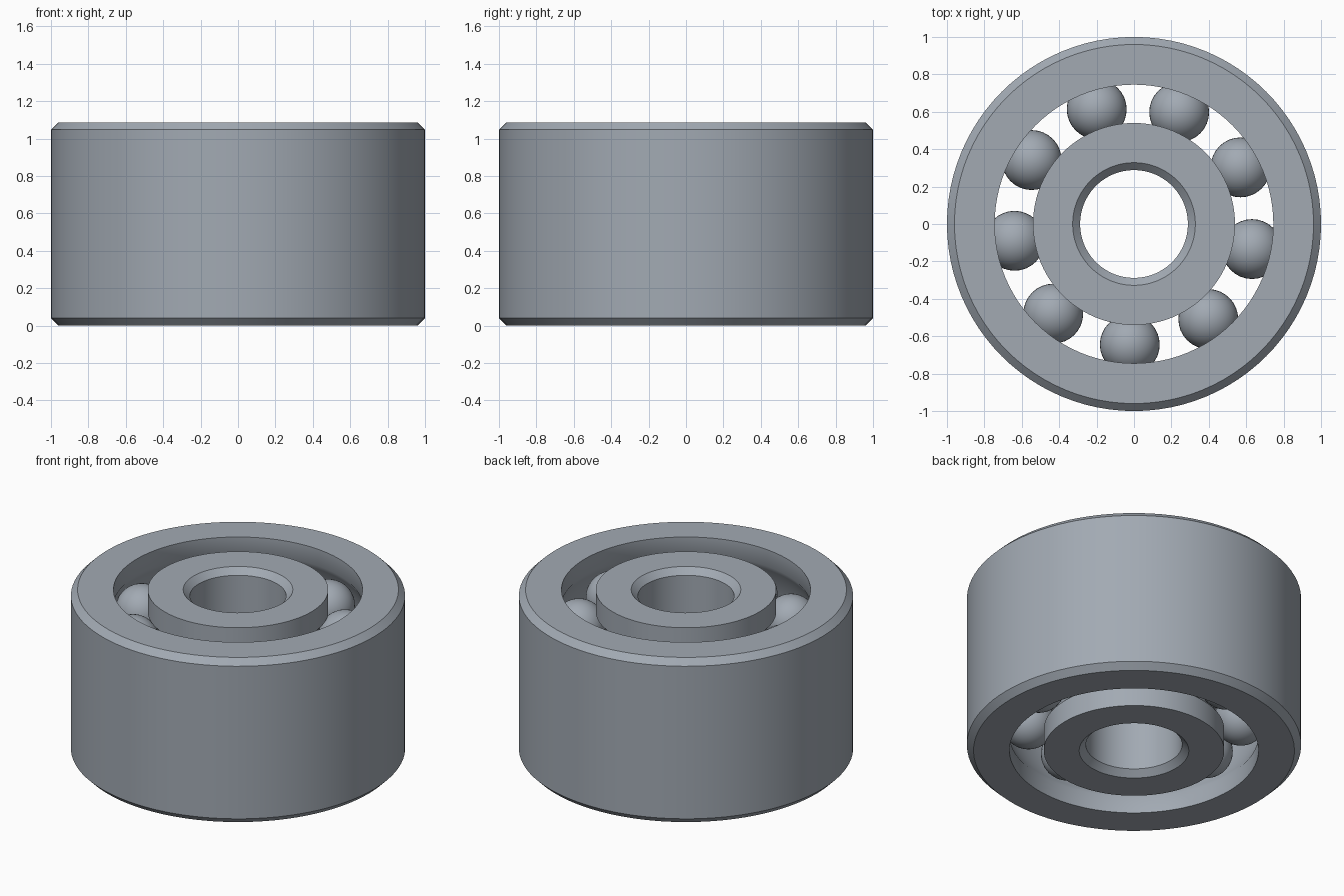
import bpy, bmesh
from math import sin, cos, asin, acos, pi, radians, sqrt
from mathutils import Matrix

if "Cube" in bpy.data.objects:
    bpy.data.objects.remove(bpy.data.objects["Cube"], do_unlink=True)

HEIGHT, MID = 1.087, 0.5435
CHAMFER = 0.04
PITCH, BALL = 0.645, 0.16          # ball circle radius and ball radius
ROW = 0.273                        # distance of each ball row from mid height
BALLS = 9
SEGMENTS = 96

steel = bpy.data.materials.new("steel grey")
steel.use_nodes = True
colour = (0.36, 0.40, 0.45, 1)
steel.diffuse_color = colour
steel.node_tree.nodes["Principled BSDF"].inputs["Base Color"].default_value = colour


def finish(name, bm):
    bmesh.ops.recalc_face_normals(bm, faces=bm.faces)
    mesh = bpy.data.meshes.new(name)
    bm.to_mesh(mesh)
    bm.free()
    mesh.materials.append(steel)
    obj = bpy.data.objects.new(name, mesh)
    bpy.context.collection.objects.link(obj)
    bpy.ops.object.select_all(action="DESELECT")
    obj.select_set(True)
    bpy.context.view_layer.objects.active = obj
    bpy.ops.object.shade_smooth_by_angle(angle=radians(30))
    return obj


def lathe(name, profile):
    """Revolve a closed (radius, height) profile around z."""
    bm = bmesh.new()
    verts = [bm.verts.new((r, 0, z)) for r, z in profile]
    edges = [bm.edges.new((a, b)) for a, b in zip(verts, verts[1:] + verts[:1])]
    bmesh.ops.spin(bm, geom=verts + edges, cent=(0, 0, 0), axis=(0, 0, 1),
                   angle=2 * pi, steps=SEGMENTS, use_merge=True)
    bmesh.ops.remove_doubles(bm, verts=bm.verts, dist=0.0001)
    return finish(name, bm)


def arc(cr, cz, radius, start, end, steps):
    return [(cr + radius * cos(start + (end - start) * i / steps),
             cz + radius * sin(start + (end - start) * i / steps))
            for i in range(steps + 1)]


# Outer ring: chamfered outside, one spherical raceway inside
bore, sphere = 0.745, 0.862
a = acos(bore / sphere)
lathe("outer_ring", [
    (bore, 0), (1 - CHAMFER, 0), (1, CHAMFER),
    (1, HEIGHT - CHAMFER), (1 - CHAMFER, HEIGHT), (bore, HEIGHT),
] + arc(0, MID, sphere, a, -a, 24))

# Inner ring: chamfered bore, two ball grooves outside
shoulder, hole, groove = 0.54, 0.288, 0.163
g = acos((PITCH - shoulder) / groove)
lathe("inner_ring", [
    (shoulder, HEIGHT), (hole + CHAMFER, HEIGHT), (hole, HEIGHT - CHAMFER),
    (hole, CHAMFER), (hole + CHAMFER, 0), (shoulder, 0),
] + arc(PITCH, MID - ROW, groove, pi + g, pi - g, 14)
  + arc(PITCH, MID + ROW, groove, pi + g, pi - g, 14))

# Two aligned rows of balls
for row, z in (("lower", MID - ROW), ("upper", MID + ROW)):
    for i in range(BALLS):
        t = radians(-92) + 2 * pi * i / BALLS
        bm = bmesh.new()
        bmesh.ops.create_uvsphere(
            bm, u_segments=32, v_segments=20, radius=BALL,
            matrix=Matrix.Translation((PITCH * cos(t), PITCH * sin(t), z)))
        finish(f"{row}_ball_{i + 1}", bm)
